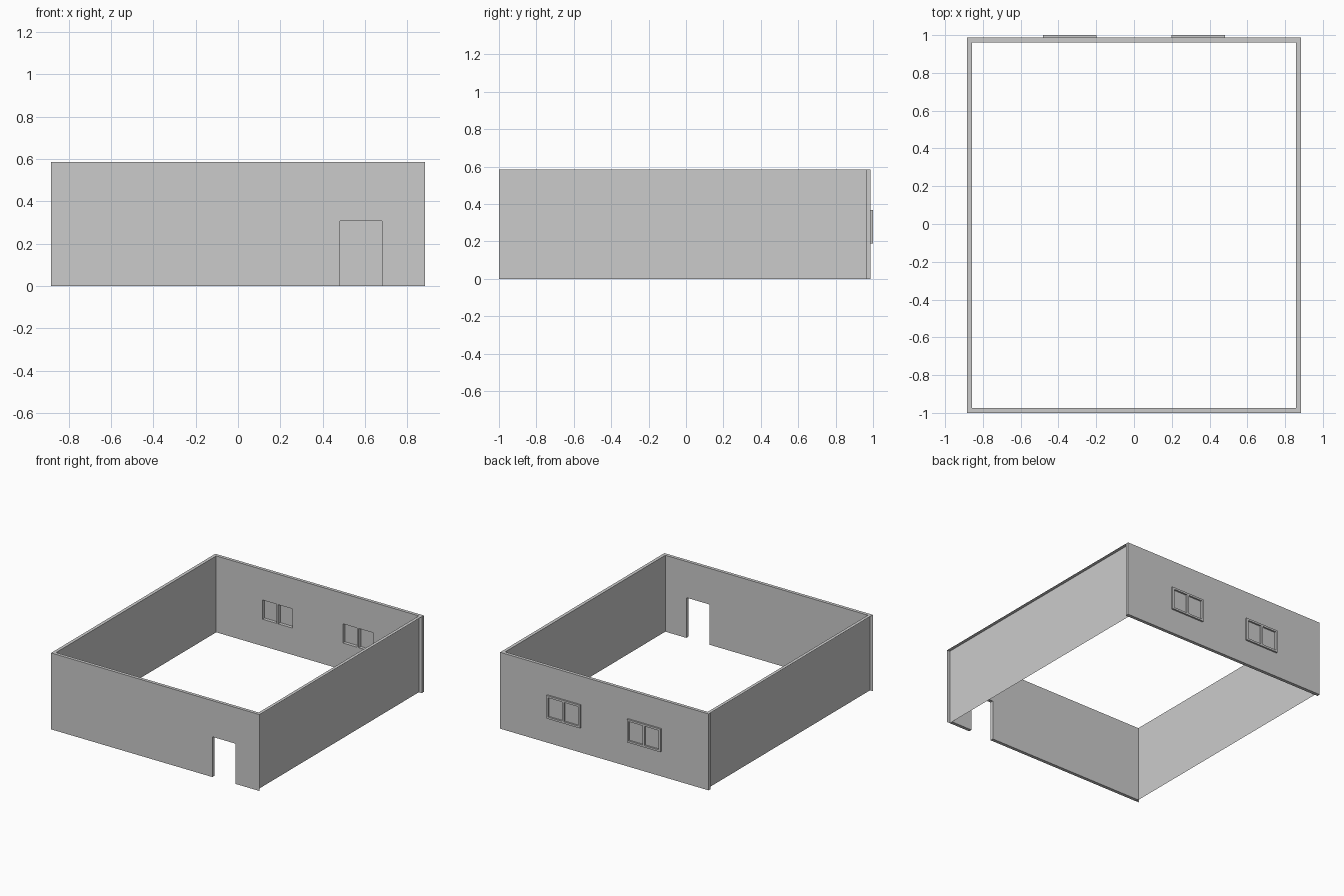
import bpy, bmesh

if "Cube" in bpy.data.objects:
    bpy.data.objects.remove(bpy.data.objects["Cube"])

W, WI = 0.883, 0.858          # outer / inner half width
F, FI = -1.0, -0.975          # front wall outer / inner
B, BI = 0.987, 0.962          # back wall outer / inner
H = 0.585


def finish(name, bm):
    me = bpy.data.meshes.new(name)
    bm.to_mesh(me)
    bm.free()
    ob = bpy.data.objects.new(name, me)
    bpy.context.collection.objects.link(ob)
    return ob


def box(name, x0, x1, y0, y1, z0, z1):
    bm = bmesh.new()
    bmesh.ops.create_cube(bm, size=1)
    for v in bm.verts:
        v.co = (x1 if v.co.x > 0 else x0,
                y1 if v.co.y > 0 else y0,
                z1 if v.co.z > 0 else z0)
    return finish(name, bm)


def sheet(name, pts):
    bm = bmesh.new()
    bm.faces.new([bm.verts.new(p) for p in pts])
    return finish(name, bm)


def slab(name, profile, y0, y1):
    # x-z outline extruded along y
    bm = bmesh.new()
    f = bm.faces.new([bm.verts.new((x, y0, z)) for x, z in profile])
    r = bmesh.ops.extrude_face_region(bm, geom=[f])
    vs = [g for g in r["geom"] if isinstance(g, bmesh.types.BMVert)]
    bmesh.ops.translate(bm, verts=vs, vec=(0, y1 - y0, 0))
    bmesh.ops.recalc_face_normals(bm, faces=bm.faces)
    return finish(name, bm)


def cut(target, x0, x1, y0, y1, z0, z1):
    c = box("cutter", x0, x1, y0, y1, z0, z1)
    c.hide_render = True
    m = target.modifiers.new("opening", "BOOLEAN")
    m.operation, m.solver, m.object = "DIFFERENCE", "EXACT", c
    bpy.context.view_layer.objects.active = target
    bpy.ops.object.modifier_apply(modifier=m.name)
    bpy.data.objects.remove(c)


# Front wall with doorway
D0, D1, DH = 0.483, 0.68, 0.308
slab("front_wall", [(-WI, 0), (D0, 0), (D0, DH), (D1, DH), (D1, 0),
                    (WI, 0), (WI, H), (-WI, H)], F, FI)

# Back wall
back = box("back_wall", -W, W, BI, B, 0, H)

# Side walls: thin inset sheets, top caps and front facing returns
for s, side in ((-1, "left"), (1, "right")):
    a, b = s * WI, s * W
    sheet(side + "_wall", [(a, FI, 0), (a, BI, 0), (a, BI, H), (a, FI, H)][::s])
    sheet(side + "_wall_cap", [(a, F, H), (b, F, H), (b, BI, H), (a, BI, H)][::s])
    sheet(side + "_front_return", [(a, F, 0), (b, F, 0), (b, F, H), (a, F, H)][::s])

# Windows: two lights each, outer frame and glass
Z0, Z1 = 0.205, 0.352
for s, side in ((-1, "left"), (1, "right")):
    c = s * 0.341
    frame = box(side + "_window_frame", c - 0.142, c + 0.142, B, 1.0, 0.19, 0.367)
    for k in (-1, 1):
        x0, x1 = sorted((c + k * 0.008, c + k * 0.127))
        cut(back, x0, x1, BI - 0.05, B + 0.05, Z0, Z1)
        cut(frame, x0, x1, B - 0.05, 1.05, Z0, Z1)
        sheet(side + "_window_glass", [(x1, B, Z0), (x0, B, Z0), (x0, B, Z1), (x1, B, Z1)])
